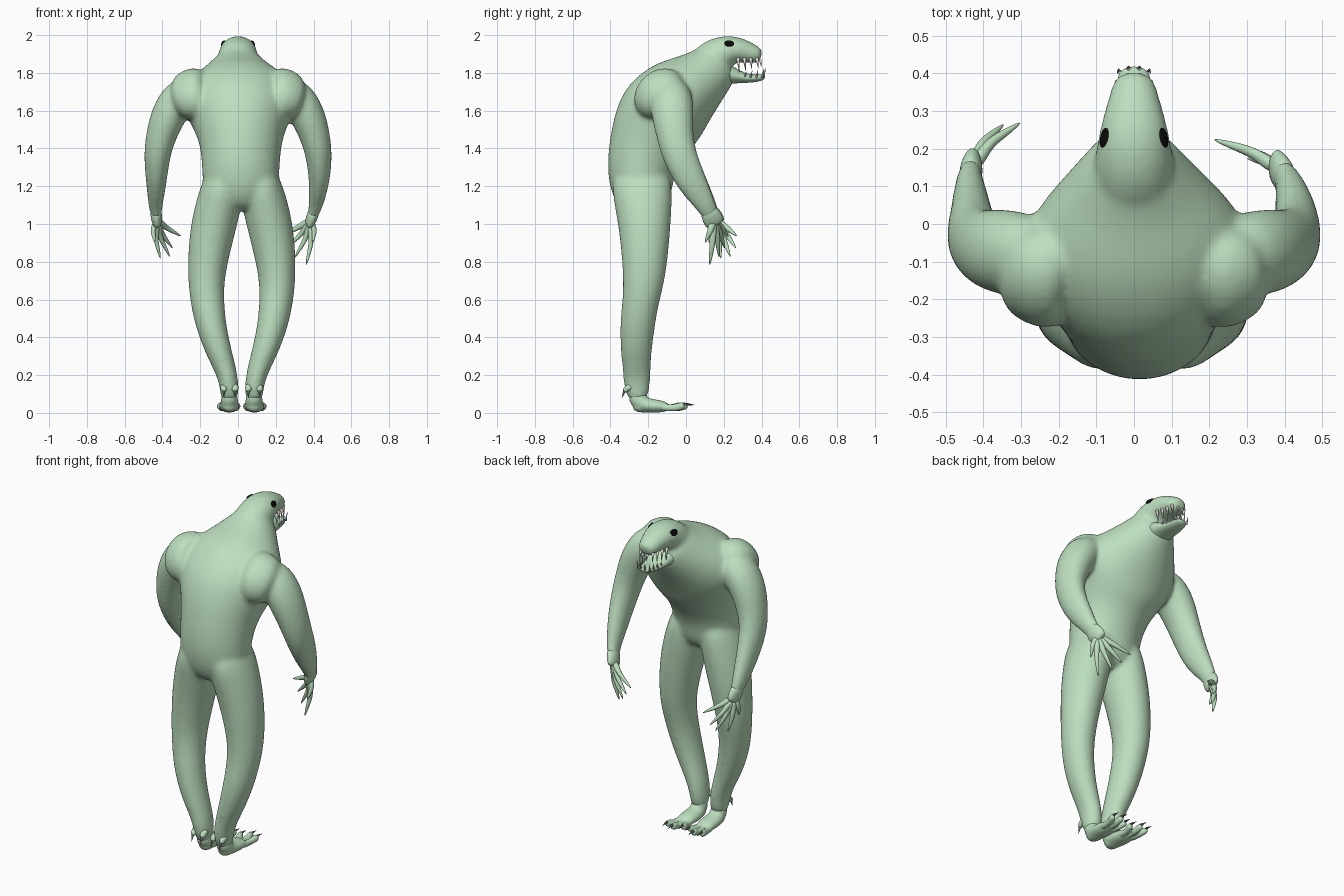
import bpy, bmesh, math
from mathutils import Vector, Matrix


def material(name, rgb):
    m = bpy.data.materials.new(name)
    m.diffuse_color = (*rgb, 1)
    return m


SKIN = material("pale green skin", (0.51, 0.735, 0.52))
BLACK = material("black eye", (0.003, 0.003, 0.003))
TOOTH = material("ivory tooth", (0.75, 0.74, 0.70))
CLAW = material("grey claw", (0.16, 0.18, 0.16))


def loft(bm, pts, n=14):
    """Elliptical tube through (x, y, z, half width, half depth) stations."""
    c = [Vector(p[:3]) for p in pts]
    rings = []
    for i, p in enumerate(pts):
        t = (c[min(i + 1, len(c) - 1)] - c[max(i - 1, 0)]).normalized()
        u = Vector((1, 0, 0))
        u = (u - t * u.dot(t)).normalized()
        v = t.cross(u)
        rings.append([bm.verts.new(c[i] + u * p[3] * math.cos(2 * math.pi * k / n)
                                   + v * p[4] * math.sin(2 * math.pi * k / n)) for k in range(n)])
    for r, q in zip(rings, rings[1:]):
        for k in range(n):
            bm.faces.new((r[k], r[(k + 1) % n], q[(k + 1) % n], q[k]))
    bm.faces.new(rings[0][::-1])
    bm.faces.new(rings[-1])


def spike(bm, base, tip, r, n=8):
    loft(bm, [(*base, r, r), (*tip, r * 0.08, r * 0.08)], n)


def finish(name, bm, mat, subsurf=0, voxel=0, smooth=0):
    """Make the object; optionally round it, fuse its lofts and soften the joins."""
    bmesh.ops.recalc_face_normals(bm, faces=bm.faces)
    me = bpy.data.meshes.new(name)
    bm.to_mesh(me)
    bm.free()
    me.materials.append(mat)
    me.shade_smooth()
    ob = bpy.data.objects.new(name, me)
    bpy.context.collection.objects.link(ob)
    if subsurf:
        s = ob.modifiers.new("round", 'SUBSURF')
        s.levels = s.render_levels = subsurf
    if voxel:
        r = ob.modifiers.new("merge", 'REMESH')
        r.mode = 'VOXEL'
        r.voxel_size = voxel
        r.use_smooth_shade = True
        sm = ob.modifiers.new("soften", 'SMOOTH')
        sm.factor = .5
        sm.iterations = smooth
    return ob


body, jaw, feet, hands, claws, teeth, eyes = (bmesh.new() for _ in range(7))

# torso, hunched from pelvis up to the neck
loft(body, [(.015, -.22, 1.07, .10, .09), (.015, -.23, 1.14, .20, .16),
            (.015, -.245, 1.27, .207, .182), (.015, -.20, 1.44, .215, .212),
            (.01, -.135, 1.58, .28, .25), (.005, -.03, 1.69, .315, .22),
            (0, .09, 1.77, .205, .158), (0, .17, 1.85, .125, .13),
            (0, .21, 1.88, .09, .10)], 20)
# broad shoulder blades
for s in (-1, 1):
    loft(body, [(s * .04, -.15, 1.70, .13, .16), (s * .18, -.15, 1.70, .135, .165),
                (s * .28, -.13, 1.68, .125, .15), (s * .335, -.11, 1.66, .09, .11)], 16)
# upper head and snout
loft(body, [(0, .03, 1.79, .12, .09), (0, .16, 1.895, .11, .108),
            (0, .25, 1.93, .095, .077), (0, .32, 1.912, .075, .062),
            (0, .38, 1.892, .057, .046), (0, .40, 1.887, .045, .035)])
# lower jaw
loft(jaw, [(0, .13, 1.80, .11, .08), (0, .225, 1.795, .085, .055),
           (0, .30, 1.772, .062, .027), (0, .37, 1.77, .05, .021),
           (0, .42, 1.78, .036, .016)])

# legs, feet and toes
LEG = [(.085, -.235, 1.29, .09, .14), (.105, -.233, 1.19, .113, .165),
       (.128, -.224, 1.08, .125, .152), (.165, -.217, .92, .120, .134),
       (.19, -.22, .72, .1, .115), (.183, -.24, .59, .092, .098),
       (.165, -.257, .47, .083, .096), (.125, -.265, .33, .071, .085),
       (.078, -.26, .21, .056, .074), (.065, -.26, .13, .052, .072),
       (.065, -.25, .05, .044, .042)]
FOOT = [(.065, -.26, .12, .046, .064), (.065, -.25, .045, .045, .05),
        (.067, -.17, .036, .058, .038), (.067, -.09, .03, .05, .026)]
for s in (-1, 1):
    def leg_pt(p):
        return (.02 + s * p[0], *p[1:])
    loft(body, [leg_pt(p) for p in LEG], 16)
    loft(feet, [leg_pt(p) for p in FOOT])
    loft(feet, [leg_pt(p) for p in ((.065, -.285, .032, .034, .028), (.065, -.22, .04, .046, .04),
                                    (.067, -.14, .036, .056, .034), (.067, -.09, .03, .05, .024))])
    for dx, end in ((-.036, -.03), (.002, 0), (.04, -.015)):
        x, tx = .067 + dx * .9, .067 + dx * 1.25
        loft(feet, [leg_pt(p) for p in ((x, -.14, .03, .02, .022), (x, end - .05, .024, .016, .018),
                                        (tx, end - .012, .036, .019, .024),
                                        (tx, end + .01, .038, .014, .016))], 10)
        spike(claws, leg_pt((tx, end, .046)), leg_pt((tx, end + .048, .042)), .008)
    # heel spurs
    for x in (.035, .095):
        loft(feet, [leg_pt(p) for p in ((x, -.28, .145, .024, .024), (x, -.318, .127, .019, .018),
                                        (x, -.33, .11, .013, .013))], 10)
        spike(claws, leg_pt((x, -.325, .118)), leg_pt((x, -.34, .078)), .008)

# arms; the two hands turn inward by different amounts
HANDS = {-1: ((-.437, .118, 1.085), (-.43, .15, 1.02),
              [(-.30, .27, .935), (-.345, .265, .87), (-.36, .235, .825),
               (-.41, .185, .815), (-.44, .12, .90)]),
         1: ((.41, .112, 1.085), (.385, .145, 1.02),
             [(.21, .225, .93), (.255, .205, .87), (.30, .175, .82),
              (.36, .125, .78), (.395, .10, .90)])}
ARM = [(.20, -.09, 1.70, .07, .09), (.285, -.08, 1.695, .11, .115),
       (.362, -.073, 1.60, .1, .118), (.408, -.06, 1.47, .083, .10),
       (.43, -.035, 1.36, .072, .094), (.432, .02, 1.24, .058, .086)]
for s, (wrist, palm, tips) in HANDS.items():
    palm, wrist = Vector(palm), Vector(wrist)
    fore = Vector((s * .432, .02, 1.24)).lerp(wrist, .6)
    loft(body, [(s * p[0], *p[1:]) for p in ARM]
         + [(*fore, .046, .068), (*wrist, .036, .052), (*palm, .026, .046)], 16)
    loft(hands, [(*wrist, .034, .05), (*palm, .03, .056),
                 (*(palm + (palm - wrist) * .45), .02, .05)], 14)
    for tip in tips:
        tip = Vector(tip)
        start = palm.lerp(tip, .04)
        mid = palm.lerp(tip, .52) + Vector((s * .016, .006, .004))
        loft(hands, [(*start, .022, .024), (*palm.lerp(mid, .6), .017, .02), (*mid, .014, .016),
                     (*mid.lerp(tip, .5), .011, .012), (*tip, .003, .003)], 8)

finish("body", body, SKIN, 2, .010, 22)
finish("lower_jaw", jaw, SKIN, 2)
finish("feet", feet, SKIN, 2, .006, 4)
finish("hands", hands, SKIN, 2)
finish("claws", claws, CLAW)

# teeth along both jaws
for s in (-1, 1):
    for i in range(4):
        f = i / 3
        x = s * (.064 - .022 * f)
        y = .275 + .10 * f
        spike(teeth, (x, y, 1.88), (x, y + .008, 1.802 + .022 * f), .0095)
        x = s * (.052 - .013 * f)
        y = .31 + .093 * f
        spike(teeth, (x, y, 1.775), (x * 1.08, y + .01, 1.808 + .016 * f), .0065)
    spike(teeth, (s * .015, .393, 1.87), (s * .015, .40, 1.83), .008)
    spike(teeth, (s * .014, .412, 1.782), (s * .015, .42, 1.825), .0065)
finish("teeth", teeth, TOOTH)

# flat oval eyes on the sides of the head
for s in (-1, 1):
    m = (Matrix.Translation((s * .079, .23, 1.955)) @ Matrix.Rotation(-s * math.radians(28), 4, 'Y')
         @ Matrix.Rotation(s * math.radians(13), 4, 'Z') @ Matrix.Diagonal((.007, .028, .019, 1)))
    bmesh.ops.create_uvsphere(eyes, u_segments=20, v_segments=12, radius=1, matrix=m)
finish("eyes", eyes, BLACK)
